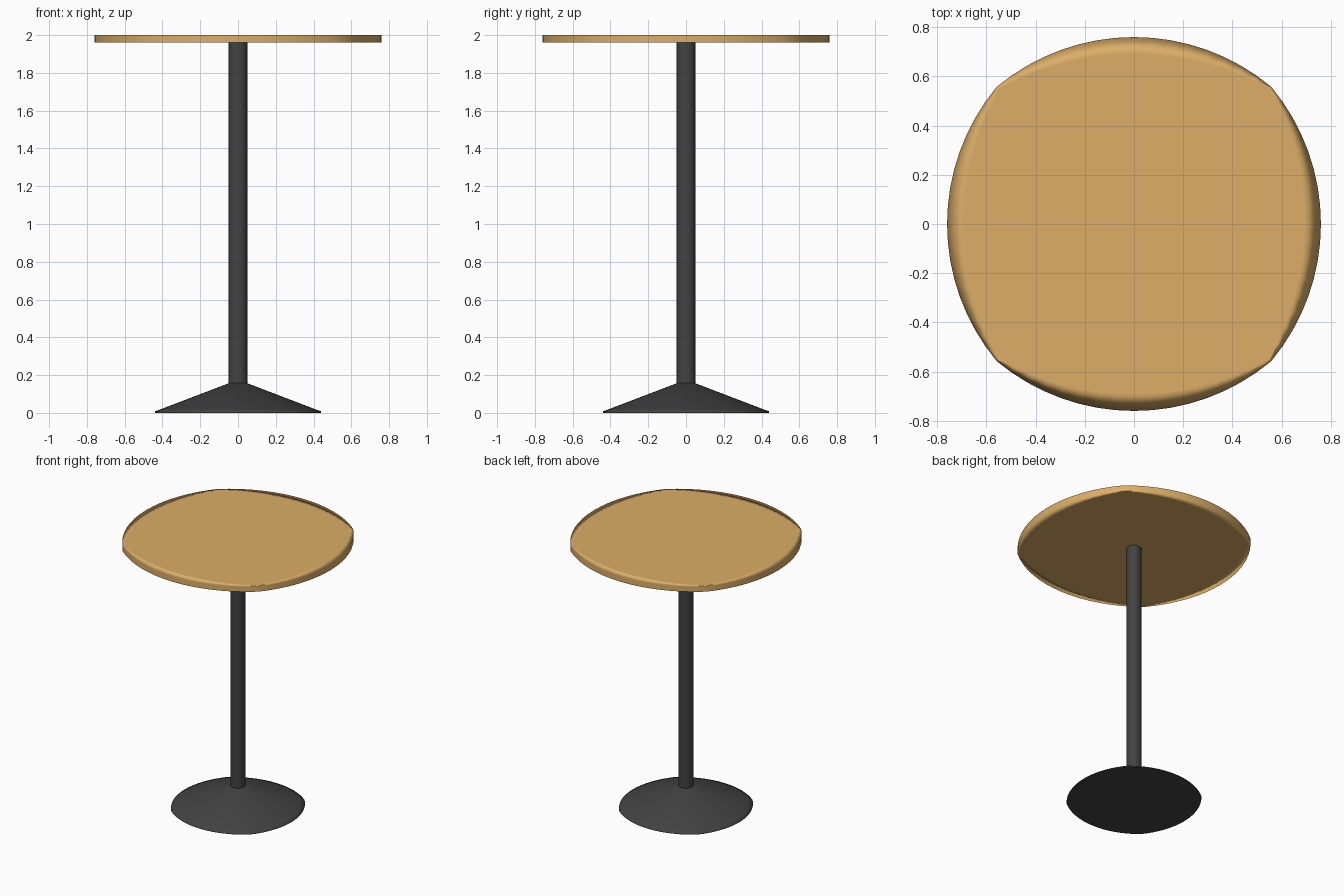
import bpy, bmesh, math
from mathutils import Vector

if "Cube" in bpy.data.objects:
    bpy.data.objects.remove(bpy.data.objects["Cube"])

SEG = 16  # segments per bulged side


def outline(bulge, corner, z):
    """Rounded-square outline made of four arcs that meet at the corners."""
    sag = bulge - corner
    r = (corner ** 2 + sag ** 2) / (2 * sag)
    half = math.asin(corner / r)
    pts = []
    for side in range(4):
        c, s = math.cos(side * math.pi / 2), math.sin(side * math.pi / 2)
        for i in range(SEG):
            t = -half + 2 * half * i / SEG
            x, y = bulge - r + r * math.cos(t), r * math.sin(t)
            pts.append((c * x - s * y, s * x + c * y, z))
    return pts


def loft(name, rings, color):
    """Skin a stack of (bulge, corner, z) outlines and cap both ends."""
    bm = bmesh.new()
    loops = [[bm.verts.new(p) for p in outline(*ring)] for ring in rings]
    n = len(loops[0])
    for a, b in zip(loops, loops[1:]):
        for i in range(n):
            j = (i + 1) % n
            bm.faces.new((a[i], a[j], b[j], b[i]))
    bm.faces.new(loops[0][::-1])
    bm.faces.new(loops[-1])
    for f in bm.faces:
        f.smooth = True
    mesh = bpy.data.meshes.new(name)
    bm.to_mesh(mesh)
    bm.free()
    mesh.materials.append(color)
    obj = bpy.data.objects.new(name, mesh)
    bpy.context.collection.objects.link(obj)
    return obj


def material(name, rgb):
    mat = bpy.data.materials.new(name)
    mat.diffuse_color = (*rgb, 1)
    mat.use_nodes = True
    mat.node_tree.nodes["Principled BSDF"].inputs["Base Color"].default_value = mat.diffuse_color
    return mat


wood = material("wood", (0.716, 0.423, 0.136))
metal = material("dark_metal", (0.055, 0.055, 0.055))

# Tabletop: thin slab whose shading rolls over softly at the rim
top = loft("tabletop", [(0.69, 0.55, 1.96), (0.76, 0.558, 1.96),
                        (0.76, 0.558, 2.0), (0.69, 0.55, 2.0)], wood)
ring_size = 4 * SEG
normals = []
for v in top.data.vertices:
    ring = v.index // ring_size
    if ring in (1, 2):
        normals.append(Vector((v.normal.x, v.normal.y, 0)).normalized())
    else:
        normals.append(Vector((0, 0, -1 if ring == 0 else 1)))
top.data.normals_split_custom_set_from_vertices(normals)

# Foot: low flared cone with a thin rim
base = loft("base", [(0.44, 0.323, 0), (0.44, 0.323, 0.008),
                     (0.41, 0.301, 0.019), (0.049, 0.036, 0.157)], metal)

# Column
column = loft("column", [(0.049, 0.036, 0.15), (0.049, 0.036, 1.962)], metal)

for part in (base, column):
    part.data.set_sharp_from_angle(angle=math.radians(75))
